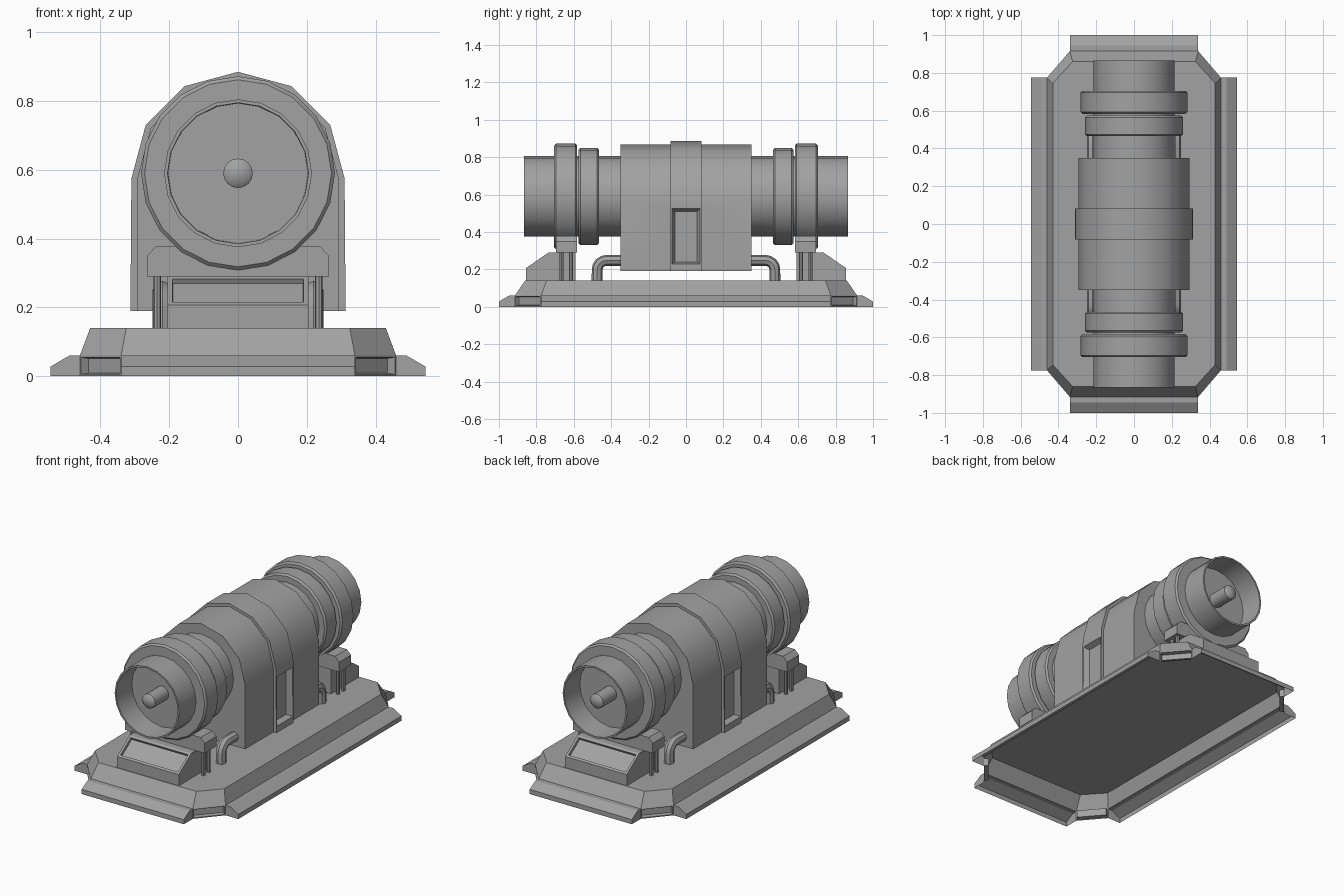
import bpy, bmesh
from math import sin, cos, pi, radians
from mathutils import Matrix, Vector

if "Cube" in bpy.data.objects:
    bpy.data.objects.remove(bpy.data.objects["Cube"])

grey = bpy.data.materials.new("machine_grey")
grey.use_nodes = True
colour = (0.36, 0.36, 0.36, 1)
grey.diffuse_color = colour
grey.node_tree.nodes["Principled BSDF"].inputs["Base Color"].default_value = colour

AXIS_Z = 0.59          # height of the barrel axis
HALF_TURN = Matrix.Rotation(pi, 4, 'Z')


def finish(name, bm, fix_normals=True, turn=False, smooth=False):
    if fix_normals:
        bmesh.ops.recalc_face_normals(bm, faces=bm.faces)
    if turn:
        bmesh.ops.transform(bm, matrix=HALF_TURN, verts=bm.verts)
    mesh = bpy.data.meshes.new(name)
    bm.to_mesh(mesh)
    bm.free()
    mesh.materials.append(grey)
    obj = bpy.data.objects.new(name, mesh)
    bpy.context.collection.objects.link(obj)
    if smooth:
        shade(obj)
    return obj


def shade(obj):
    bpy.ops.object.select_all(action='DESELECT')
    obj.select_set(True)
    bpy.context.view_layer.objects.active = obj
    bpy.ops.object.shade_smooth_by_angle(angle=radians(35))


def prism(points, offset):
    """Extrude a closed outline of 3D points along an offset."""
    bm = bmesh.new()
    face = bm.faces.new([bm.verts.new(p) for p in points])
    out = bmesh.ops.extrude_face_region(bm, geom=[face], use_keep_orig=True)
    moved = [g for g in out["geom"] if isinstance(g, bmesh.types.BMVert)]
    bmesh.ops.translate(bm, verts=moved, vec=offset)
    bmesh.ops.recalc_face_normals(bm, faces=bm.faces)
    return bm


def lathe(name, profile, closed=False, sides=20, turn=False):
    """Turn (radius, y) points around the barrel axis."""
    bm = bmesh.new()
    rings = []
    for k in range(sides):
        a = 2 * pi * k / sides
        rings.append([bm.verts.new((r * sin(a), y, AXIS_Z + r * cos(a))) for r, y in profile])
    n = len(profile)
    for k in range(sides):
        a, b = rings[k], rings[(k + 1) % sides]
        for i in range(n if closed else n - 1):
            j = (i + 1) % n
            bm.faces.new((a[i], a[j], b[j], b[i]))
    bmesh.ops.remove_doubles(bm, verts=bm.verts, dist=1e-5)
    return finish(name, bm, turn=turn, smooth=True)


# Base: open octagonal shell with flared skirts and recessed corner panels
def octagon(x1, y1, x2, y2, z):
    quarter = [(x2, y2), (x1, y1)]
    pts = quarter + [(-x, y) for x, y in quarter[::-1]]
    pts += [(-x, -y) for x, y in pts]
    return [Vector((x, y, z)) for x, y in pts]


bm = bmesh.new()
top = [bm.verts.new(p) for p in octagon(0.325, 0.86, 0.43, 0.745, 0.14)]
rim_points = octagon(0.34, 0.915, 0.46, 0.775, 0.06)
rim = [bm.verts.new(p) for p in rim_points]
bm.faces.new(top)
skirt = [(0.03, 0.06), (0.085, 0.028), (0.085, 0)]
corners = []
for i in range(8):
    j = (i + 1) % 8
    bm.faces.new((top[j], top[i], rim[i], rim[j]))
    a, b = rim_points[i], rim_points[j]
    edge = (b - a).normalized()
    if max(abs(edge.x), abs(edge.y)) < 0.99:
        low = [bm.verts.new((p.x, p.y, 0)) for p in (a, b)]
        corners.append(bm.faces.new((rim[j], rim[i], low[0], low[1])))
        continue
    out = Vector((edge.y, -edge.x, 0))
    strips = []
    for p, v in ((a, rim[i]), (b, rim[j])):
        row = [bm.verts.new((p.x + out.x * d, p.y + out.y * d, z)) for d, z in skirt]
        foot = bm.verts.new((p.x, p.y, 0))
        strips.append([v] + row)
        cap = [v] + row + [foot]
        bm.faces.new(cap if p is b else cap[::-1])
    for k in range(3):
        bm.faces.new((strips[1][k], strips[0][k], strips[0][k + 1], strips[1][k + 1]))
bm.normal_update()
bmesh.ops.inset_individual(bm, faces=corners, thickness=0.008)
bmesh.ops.inset_individual(bm, faces=corners, thickness=0.004, depth=-0.025)
finish("base", bm, fix_normals=False)


# Housing: arched body and a raised middle band
def arch(name, r, half_y, flare):
    pts = [(-r - flare, -half_y, 0.19)]
    for k in range(7):
        a = pi - pi * k / 6
        pts.append((r * cos(a), -half_y, 0.575 + r * sin(a)))
    pts.append((r + flare, -half_y, 0.19))
    return finish(name, prism(pts, (0, 2 * half_y, 0)), smooth=True)


housing = [arch("housing", 0.293, 0.35, 0.0), arch("housing_band", 0.31, 0.082, 0.003)]

# Side niches, cut with tapered cutters
for side, label in ((1, "left"), (-1, "right")):
    bm = bmesh.new()
    loops = []
    for x, shrink in ((0.33, -0.008), (0.278, 0.015)):
        y, low, high = 0.075 - shrink, 0.23 + shrink * 0.6, 0.525 - shrink
        loops.append([bm.verts.new((x * side, py, pz)) for py, pz in
                      ((-y, low), (y, low), (y, high), (-y, high))])
    bm.faces.new(loops[0])
    bm.faces.new(loops[1])
    for k in range(4):
        m = (k + 1) % 4
        bm.faces.new((loops[0][k], loops[0][m], loops[1][m], loops[1][k]))
    cutter = finish(label + "_niche_cutter", bm)
    cutter.hide_render = True
    cutter.hide_set(True)
    cutter.display_type = 'WIRE'
    for obj in housing:
        mod = obj.modifiers.new("niche", 'BOOLEAN')
        mod.operation = 'DIFFERENCE'
        mod.solver = 'EXACT'
        mod.object = cutter

# Barrel with a deep cup at each end
half = [(0, -0.72), (0.203, -0.72), (0.205, -0.865), (0.215, -0.865)]
lathe("barrel", half + [(r, -y) for r, y in half[::-1]])


def ring(name, r, y1, y2, turn):
    c = 0.01
    lathe(name, [(0.2, y1), (r - c, y1), (r, y1 + c), (r, y2 - c), (r - c, y2), (0.2, y2)],
          closed=True, turn=turn)


def pipe(name, points, radius):
    curve = bpy.data.curves.new(name, 'CURVE')
    curve.dimensions = '3D'
    curve.bevel_depth = radius
    curve.bevel_resolution = 2
    curve.use_fill_caps = True
    line = curve.splines.new('POLY')
    line.points.add(len(points) - 1)
    for p, co in zip(line.points, points):
        p.co = (*co, 1)
    curve.materials.append(grey)
    obj = bpy.data.objects.new(name, curve)
    bpy.context.collection.objects.link(obj)
    bpy.ops.object.select_all(action='DESELECT')
    obj.select_set(True)
    bpy.context.view_layer.objects.active = obj
    bpy.ops.object.convert(target='MESH')
    shade(bpy.context.view_layer.objects.active)


# Everything that repeats at the two ends
for turn, end in ((False, "front"), (True, "back")):
    s = -1 if turn else 1
    ring(end + "_outer_ring", 0.282, -0.705, -0.582, turn)
    ring(end + "_inner_ring", 0.26, -0.575, -0.465, turn)
    lathe(end + "_spindle", [(0, -0.71), (0.043, -0.71), (0.043, -0.848),
                             (0.03, -0.859), (0, -0.864)], sides=16, turn=turn)

    # Saddle under the outer ring
    outline = [(-0.265, 0.29), (-0.265, 0.35), (-0.238, 0.378)]
    outline += [(-x, z) for x, z in outline[::-1]]
    finish(end + "_saddle", prism([(x, -0.695, z) for x, z in outline], (0, 0.112, 0)), turn=turn)

    # Console with a recessed sloping panel
    outline = [(-0.855, 0.14), (-0.855, 0.207), (-0.735, 0.29), (-0.59, 0.29), (-0.59, 0.14)]
    bm = prism([(-0.205, y, z) for y, z in outline], (0.41, 0, 0))
    bm.normal_update()
    slope = [f for f in bm.faces if f.normal.z > 0.3 and f.normal.y < -0.3]
    bmesh.ops.inset_individual(bm, faces=slope, thickness=0.02)
    bmesh.ops.inset_individual(bm, faces=slope, thickness=0.002, depth=-0.015)
    finish(end + "_console", bm, turn=turn)

    for side, label in ((1, "left"), (-1, "right")):
        # Thin posts carrying the saddle
        for k, y in enumerate((-0.665, -0.615)):
            pipe(f"{end}_{label}_post_{k + 1}",
                 [(0.235 * side, y * s, 0.14), (0.235 * side, y * s, 0.3)], 0.011)
        # Elbow pipe from the base into the housing
        path = [(0.22 * side, -0.475 * s, 0.14)]
        for k in range(5):
            a = pi / 2 * k / 4
            path.append((0.22 * side, s * (-0.425 - 0.05 * cos(a)), 0.198 + 0.05 * sin(a)))
        path.append((0.22 * side, -0.34 * s, 0.248))
        pipe(f"{end}_{label}_elbow_pipe", path, 0.029)
